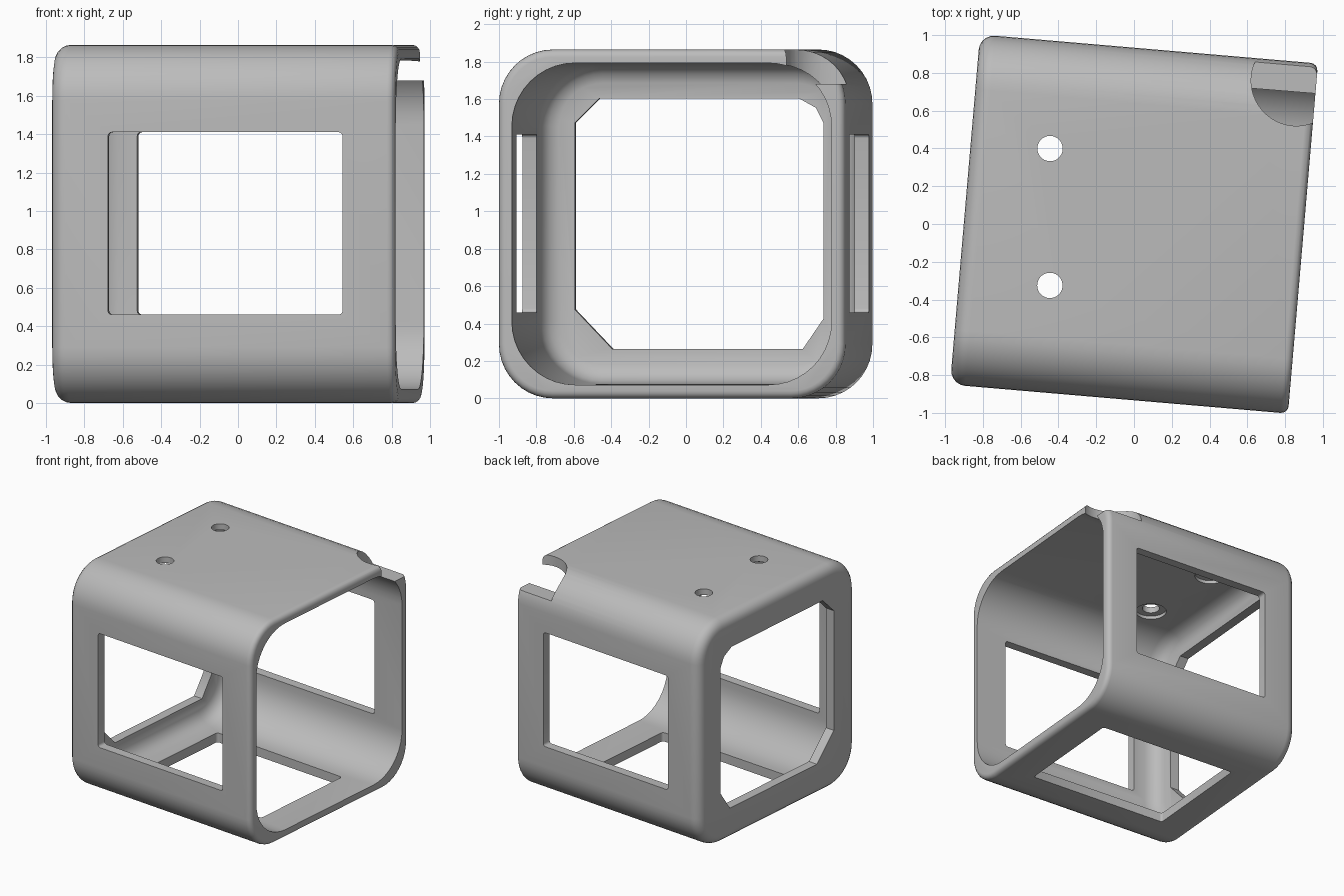
import bpy, bmesh, math
from mathutils import Matrix

if "Cube" in bpy.data.objects:
    bpy.data.objects.remove(bpy.data.objects["Cube"], do_unlink=True)

HALF_X, HALF_Y, HEIGHT = 0.898, 0.93, 1.865
MID_Z = HEIGHT / 2
TURN = math.radians(-4.9)

grey = bpy.data.materials.new("light_grey")
grey.use_nodes = True
grey.diffuse_color = (0.5, 0.5, 0.5, 1)
grey.node_tree.nodes["Principled BSDF"].inputs["Base Color"].default_value = (0.5, 0.5, 0.5, 1)


def to_object(name, bm):
    bmesh.ops.recalc_face_normals(bm, faces=bm.faces)
    mesh = bpy.data.meshes.new(name)
    bm.to_mesh(mesh)
    bm.free()
    mesh.materials.append(grey)
    obj = bpy.data.objects.new(name, mesh)
    bpy.context.collection.objects.link(obj)
    return obj


def rounded_rect(half_w, half_h, radius, steps=10):
    points = []
    for corner, (sx, sy) in enumerate([(1, 1), (-1, 1), (-1, -1), (1, -1)]):
        for i in range(steps + 1):
            a = math.pi / 2 * (corner + i / steps)
            points.append((sx * (half_w - radius) + radius * math.cos(a),
                           sy * (half_h - radius) + radius * math.sin(a)))
    return points


def loft(name, rings):
    """Skin a closed solid over rings of 3D points."""
    bm = bmesh.new()
    loops = [[bm.verts.new(p) for p in ring] for ring in rings]
    n = len(loops[0])
    for a, b in zip(loops, loops[1:]):
        for i in range(n):
            bm.faces.new((a[i], a[(i + 1) % n], b[(i + 1) % n], b[i]))
    bm.faces.new(loops[0])
    bm.faces.new(loops[-1])
    return to_object(name, bm)


def sleeve(name, stations, radius):
    """Rounded box along x; each station is (x, inset from the outer wall)."""
    return loft(name, [[(x, y, MID_Z + z) for y, z in
                        rounded_rect(HALF_Y - d, MID_Z - d, max(radius - d, 0.1))]
                       for x, d in stations])


def cylinder(name, x, y, z0, z1, radius):
    bm = bmesh.new()
    bmesh.ops.create_cone(bm, cap_ends=True, segments=48, radius1=radius, radius2=radius,
                          depth=z1 - z0, matrix=Matrix.Translation((x, y, (z0 + z1) / 2)))
    return to_object(name, bm)


def cut(target, cutter):
    mod = target.modifiers.new("cut", 'BOOLEAN')
    mod.operation = 'DIFFERENCE'
    mod.solver = 'EXACT'
    mod.object = cutter
    cutter.hide_render = True
    bpy.context.view_layer.objects.active = target
    bpy.ops.object.modifier_apply(modifier=mod.name)
    bpy.data.objects.remove(cutter, do_unlink=True)


# Outer shell: soft closed end at -x, thin rounded rim at the open end
r, e = 0.08, 0.04
stations = []
for i in range(6):
    a = math.pi / 2 * i / 5
    stations.append((-HALF_X + r * (1 - math.sin(a)), r * (1 - math.cos(a))))
stations = stations[::-1]
stations = [(-HALF_X + r * (1 - math.cos(math.pi / 2 * i / 5)),
             r * (1 - math.sin(math.pi / 2 * i / 5))) for i in range(6)]
stations += [(HALF_X - e * (1 - math.sin(math.pi / 2 * i / 4)),
              e * (1 - math.cos(math.pi / 2 * i / 4))) for i in range(5)]
shell = sleeve("camera_frame", stations, 0.29)
shell.name = "open_frame_shell"

# Hollow interior with a filleted inner end
cut(shell, sleeve("cavity", [(-0.82, 0.18), (-0.80, 0.13), (-0.76, 0.095),
                             (-0.70, 0.078), (1.0, 0.072)], 0.41))

# Rectangular windows through front and back, and through the floor
WIN_X, WIN_W, WIN_H = 0.013, 0.613, 0.475
window = rounded_rect(WIN_W, WIN_H, 0.02, 3)
cut(shell, loft("side_windows", [[(WIN_X + x, y, 0.935 + z) for x, z in window]
                                 for y in (-1.2, 1.2)]))
cut(shell, loft("floor_window", [[(WIN_X + x, y, z) for x, y in window]
                                 for z in (-0.2, 0.3)]))

# Clipped-corner window in the closed end
W, LOW, TOP = 0.667, 0.265, 1.603
outline = [(-W + 0.2, LOW), (W - 0.11, LOW), (W, LOW + 0.16), (W, TOP - 0.13),
           (W - 0.04, TOP - 0.05), (W - 0.13, TOP), (-W + 0.13, TOP),
           (-W, TOP - 0.13), (-W, LOW + 0.21)]
cut(shell, loft("end_window", [[(x, y, z) for y, z in outline] for x in (-1.2, -0.6)]))

# Two mounting holes in the roof, recessed from inside
for x, y in [(-0.416, -0.362), (-0.477, 0.36)]:
    cut(shell, cylinder("mount_hole", x, y, 1.6, 2.1, 0.067))
    cut(shell, cylinder("mount_recess", x, y, 1.6, HEIGHT - 0.05, 0.12))

# Round notch at the back corner of the open end
cut(shell, cylinder("corner_notch", 0.792, 0.83, 1.68, 2.1, 0.24))

# Smooth shading and slight turn about the vertical axis
bpy.ops.object.select_all(action='DESELECT')
shell.select_set(True)
bpy.context.view_layer.objects.active = shell
shell.data.transform(Matrix.Rotation(TURN, 4, 'Z'))
bpy.ops.object.shade_smooth_by_angle(angle=math.radians(35))
